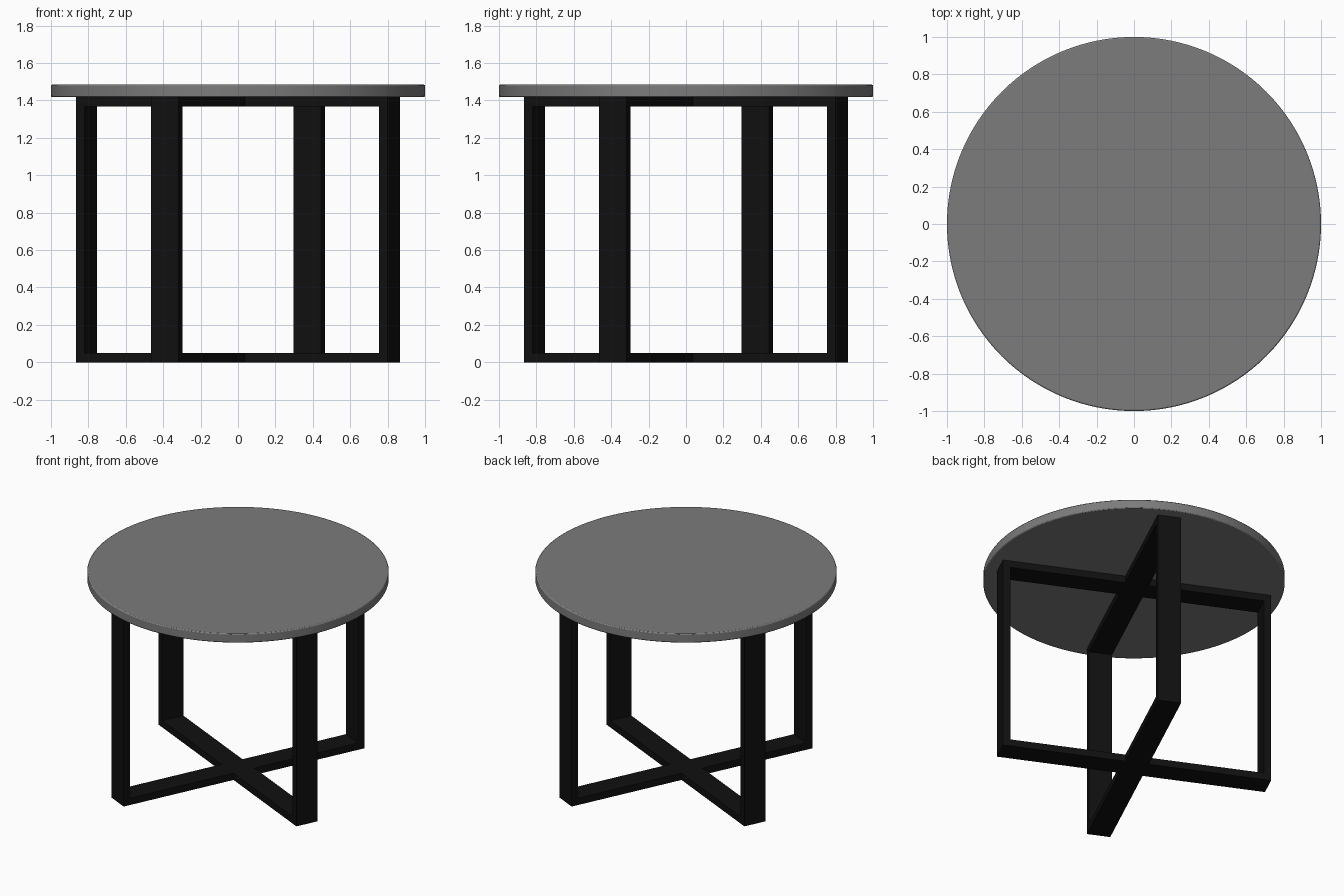
import bpy, bmesh, math

default = bpy.data.objects.get("Cube")
if default:
    bpy.data.objects.remove(default, do_unlink=True)

TOP_UNDERSIDE, TOP_HEIGHT = 1.418, 1.485
FRAME_HALF, FRAME_WIDTH, BAR = 0.92, 0.16, 0.05
TURN = math.radians(-25.2)


def make_material(name, rgb, roughness):
    mat = bpy.data.materials.new(name)
    mat.use_nodes = True
    mat.diffuse_color = (*rgb, 1)
    shader = mat.node_tree.nodes["Principled BSDF"]
    shader.inputs["Base Color"].default_value = (*rgb, 1)
    shader.inputs["Roughness"].default_value = roughness
    return mat


def make_object(name, bm, mat):
    bmesh.ops.recalc_face_normals(bm, faces=bm.faces)
    mesh = bpy.data.meshes.new(name)
    bm.to_mesh(mesh)
    bm.free()
    mesh.materials.append(mat)
    obj = bpy.data.objects.new(name, mesh)
    bpy.context.collection.objects.link(obj)
    return obj


def make_frame(name, angle, mat):
    """Closed rectangular loop of flat bar, standing upright."""
    bm = bmesh.new()

    def rectangle(inset):
        x, low, high = FRAME_HALF - inset, inset, TOP_UNDERSIDE - inset
        corners = ((-x, low), (x, low), (x, high), (-x, high))
        return [bm.verts.new((cx, -FRAME_WIDTH / 2, cz)) for cx, cz in corners]

    outer, inner = rectangle(0), rectangle(BAR)
    side = [bm.faces.new((outer[i], outer[(i + 1) % 4], inner[(i + 1) % 4], inner[i]))
            for i in range(4)]
    result = bmesh.ops.extrude_face_region(bm, geom=side)
    moved = [v for v in result["geom"] if isinstance(v, bmesh.types.BMVert)]
    # Keep the starting side so the loop is a closed solid
    if not all(f.is_valid for f in side) or any(e.is_boundary for e in bm.edges):
        bmesh.ops.holes_fill(bm, edges=[e for e in bm.edges if e.is_boundary], sides=4)
    bmesh.ops.translate(bm, verts=moved, vec=(0, FRAME_WIDTH, 0))
    obj = make_object(name, bm, mat)
    obj.rotation_euler.z = angle
    return obj


grey = make_material("grey_top", (0.2, 0.2, 0.2), 0.6)
black = make_material("black_metal", (0.005, 0.005, 0.005), 0.5)

# Two crossed leg frames
make_frame("leg_frame_wide", TURN, black)
make_frame("leg_frame_deep", TURN + math.pi / 2, black)

# Round tabletop with a softened rim
bm = bmesh.new()
bmesh.ops.create_cone(bm, cap_ends=True, segments=128, radius1=1, radius2=1,
                      depth=TOP_HEIGHT - TOP_UNDERSIDE)
bmesh.ops.translate(bm, verts=bm.verts, vec=(0, 0, (TOP_HEIGHT + TOP_UNDERSIDE) / 2))
tabletop = make_object("tabletop", bm, grey)
bevel = tabletop.modifiers.new("rim_bevel", 'BEVEL')
bevel.width = 0.007
bevel.segments = 2
bevel.limit_method = 'ANGLE'
bevel.angle_limit = math.radians(40)

bpy.ops.object.select_all(action='DESELECT')
tabletop.select_set(True)
bpy.context.view_layer.objects.active = tabletop
bpy.ops.object.shade_smooth_by_angle(angle=math.radians(35))
